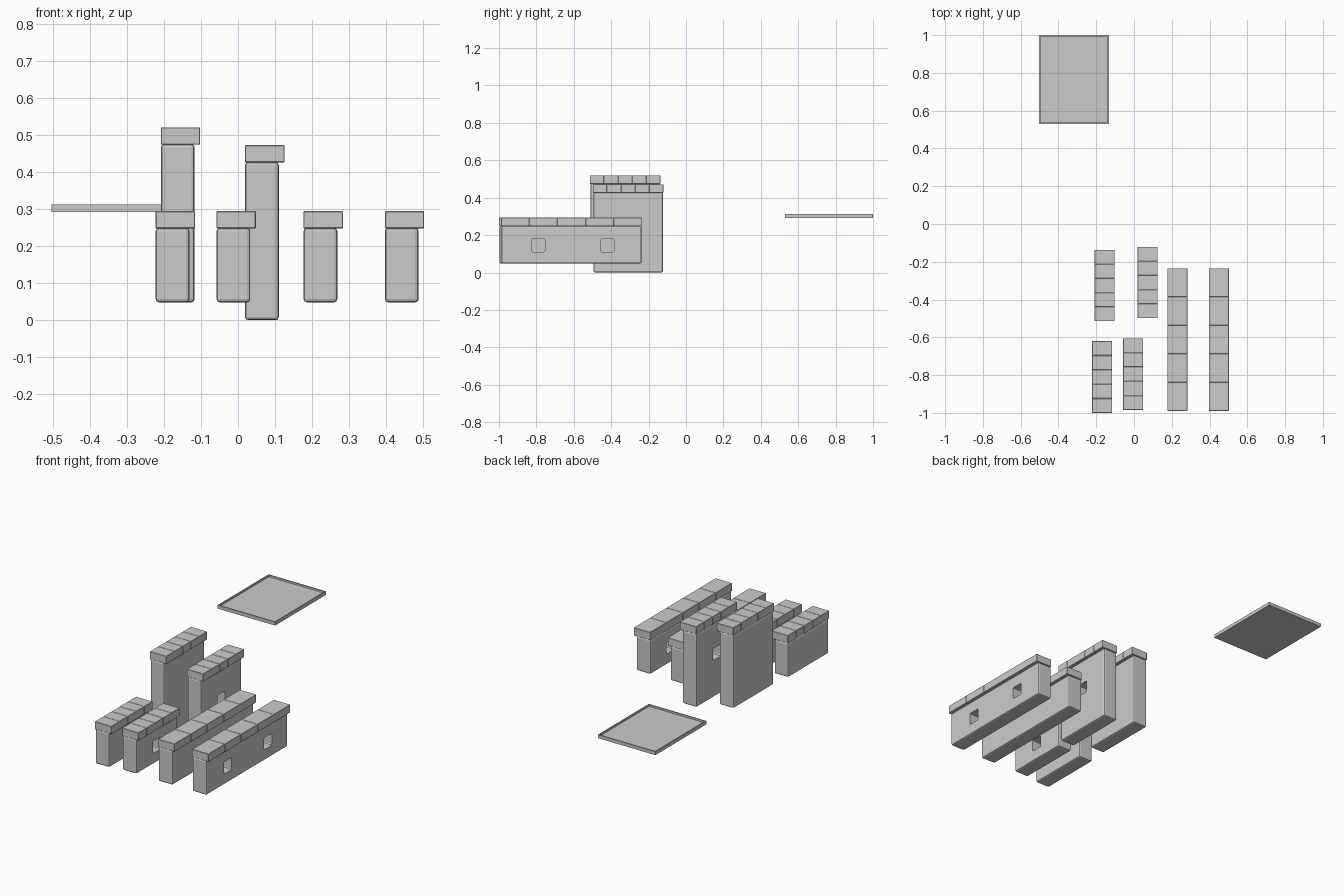
import bpy, bmesh

if "Cube" in bpy.data.objects:
    bpy.data.objects.remove(bpy.data.objects["Cube"])


def box(name, lo, hi, bevel=0.0, segments=1, axis=None):
    """Box between two corners; bevel every edge, or only edges along one axis."""
    bm = bmesh.new()
    bmesh.ops.create_cube(bm, size=1)
    for v in bm.verts:
        v.co = [lo[i] + (v.co[i] + 0.5) * (hi[i] - lo[i]) for i in range(3)]
    if bevel:
        edges = [e for e in bm.edges if axis is None
                 or abs((e.verts[0].co - e.verts[1].co).normalized()[axis]) > 0.9]
        bmesh.ops.bevel(bm, geom=edges, offset=bevel, segments=segments,
                        profile=0.5, affect='EDGES')
    mesh = bpy.data.meshes.new(name)
    bm.to_mesh(mesh)
    bm.free()
    obj = bpy.data.objects.new(name, mesh)
    bpy.context.collection.objects.link(obj)
    return obj


def cut(obj, cutter):
    """Subtract the cutter and remove it."""
    mod = obj.modifiers.new("cut", 'BOOLEAN')
    mod.operation = 'DIFFERENCE'
    mod.solver = 'EXACT'
    mod.object = cutter
    cutter.hide_render = True
    bpy.context.view_layer.objects.active = obj
    bpy.ops.object.modifier_apply(modifier=mod.name)
    bpy.data.objects.remove(cutter)


BODY, CAP_W, CAP_H, BLOCKS = 0.091, 0.106, 0.046, 5
WIN = 0.035


def wall(name, x, y0, y1, z0, z1, windows=()):
    # rounded slab, flush with the cap on the -x side
    body = box(name + "_body", (x, y0 + 0.003, z0), (x + BODY, y1 - 0.003, z1 - CAP_H + 0.001),
               0.009, 2)
    # square window openings through the slab
    for y, z in windows:
        cut(body, box("window_cutter", (x - 0.1, y - WIN, z - WIN),
                      (x + 0.2, y + WIN, z + WIN), 0.007, 2, axis=0))
    # row of coping blocks overhanging on the +x side
    step = (y1 - y0) / BLOCKS
    for i in range(BLOCKS):
        box(f"{name}_coping_{i + 1}", (x, y0 + i * step, z1 - CAP_H),
            (x + CAP_W, y0 + (i + 1) * step, z1), 0.0015)


# two tall walls
wall("tall_wall_plain", -0.208, -0.514, -0.137, 0.048, 0.52)
wall("tall_wall_window", 0.019, -0.498, -0.121, 0.0, 0.472, [(-0.31, 0.25)])
# two short walls
wall("short_wall_plain", -0.222, -1.0, -0.62, 0.048, 0.294)
wall("short_wall_window", -0.058, -0.984, -0.605, 0.048, 0.294, [(-0.794, 0.145)])
# two long walls
wall("long_wall_plain", 0.177, -0.989, -0.235, 0.048, 0.294)
wall("long_wall_windows", 0.396, -0.989, -0.235, 0.048, 0.294,
     [(-0.79, 0.145), (-0.42, 0.145)])

# shallow tray-like roof panel with a thin rim
panel = box("roof_panel", (-0.503, 0.53, 0.292), (-0.132, 1.0, 0.312))
cut(panel, box("recess_cutter", (-0.496, 0.537, 0.302), (-0.139, 0.993, 0.35)))
